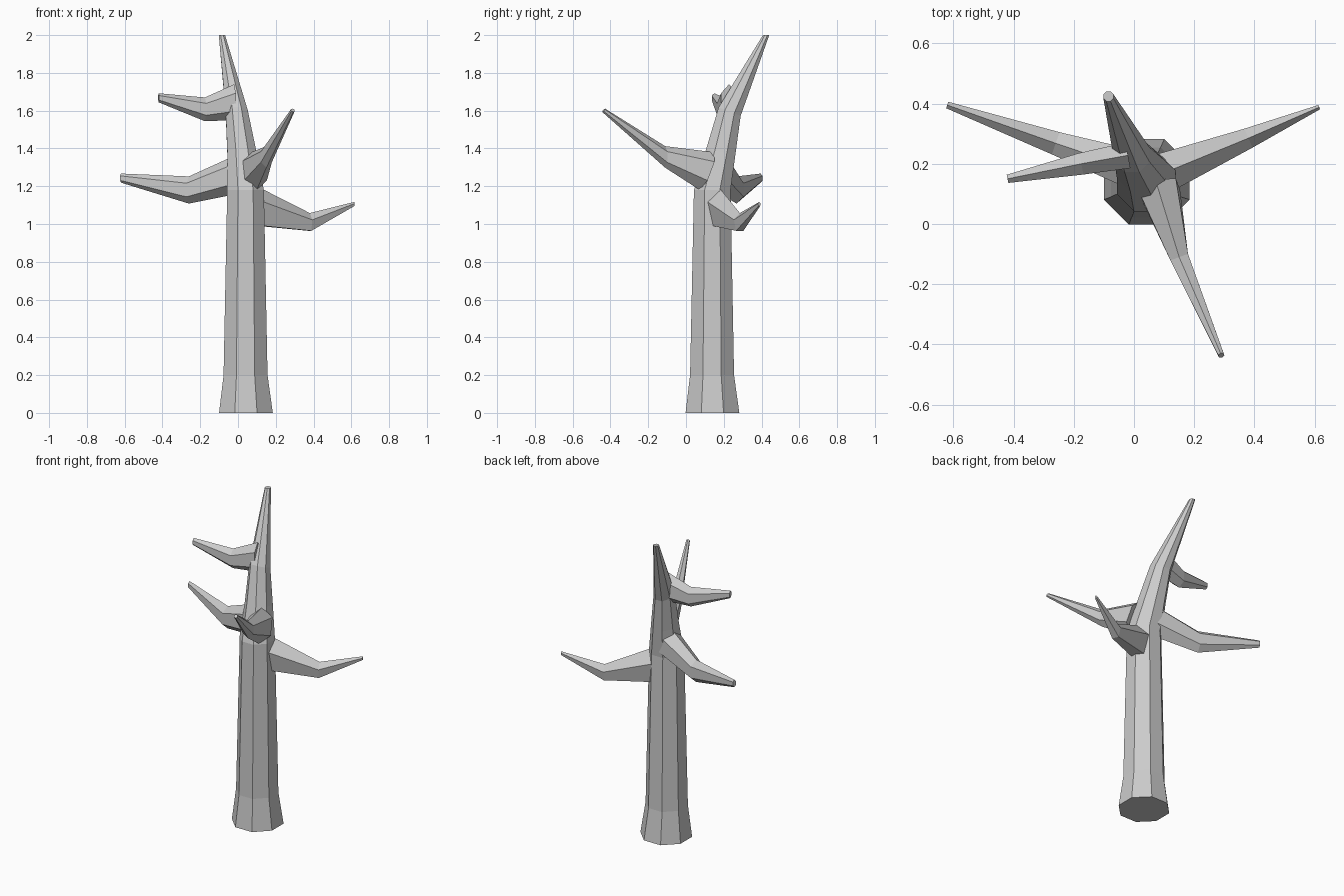
import bpy, bmesh, math
from mathutils import Vector

if "Cube" in bpy.data.objects:
    bpy.data.objects.remove(bpy.data.objects["Cube"])


def loft(name, rings, sides, phase):
    """Skin a faceted tube through rings given as (centre, u axis, v axis)."""
    bm = bmesh.new()
    loops = []
    for c, u, v in rings:
        loop = []
        for i in range(sides):
            a = phase + math.tau * i / sides
            loop.append(bm.verts.new(Vector(c) + Vector(u) * math.cos(a) + Vector(v) * math.sin(a)))
        loops.append(loop)
    for lo, hi in zip(loops, loops[1:]):
        for i in range(sides):
            j = (i + 1) % sides
            bm.faces.new((lo[i], lo[j], hi[j], hi[i]))
    bm.faces.new(loops[0][::-1])
    bm.faces.new(loops[-1])
    bmesh.ops.recalc_face_normals(bm, faces=bm.faces[:])
    mesh = bpy.data.meshes.new(name)
    bm.to_mesh(mesh)
    bm.free()
    obj = bpy.data.objects.new(name, mesh)
    bpy.context.collection.objects.link(obj)
    return obj


def branch(name, stations, sides=6):
    """Stations are (centre, half width, half height, outward lean of the ring top)."""
    d = Vector(stations[-1][0]) - Vector(stations[0][0])
    d.z = 0
    d.normalize()
    side = Vector((-d.y, d.x, 0))
    rings = [(c, side * w, Vector((0, 0, h)) + d * lean) for c, w, h, lean in stations]
    return loft(name, rings, sides, math.pi / 2)


# Trunk with flared foot and bent, tapering top: (x, y, z, radius, tilt)
trunk = [
    (0.042, 0.140, 0.00, 0.154, 0),
    (0.040, 0.138, 0.20, 0.126, 0),
    (0.040, 0.139, 1.18, 0.105, 0),
    (0.020, 0.184, 1.38, 0.083, -0.02),
    (-0.007, 0.231, 1.595, 0.063, -0.025),
    (-0.085, 0.424, 2.00, 0.018, 0),
]
loft("trunk", [((x, y, z), (r, 0, 0), (0, r, t)) for x, y, z, r, t in trunk], 8, math.pi / 8)

# Bare limbs
branch("left_branch", [
    ((0.00, 0.18, 1.265), 0.075, 0.105, 0),
    ((-0.26, 0.268, 1.18), 0.045, 0.072, 0),
    ((-0.62, 0.395, 1.243), 0.013, 0.024, 0)])
branch("front_branch", [
    ((0.085, 0.11, 1.28), 0.075, 0.10, -0.04),
    ((0.15, -0.11, 1.355), 0.036, 0.057, 0.0),
    ((0.29, -0.436, 1.602), 0.011, 0.009, -0.008)])
branch("right_branch", [
    ((0.10, 0.17, 1.085), 0.07, 0.115, 0),
    ((0.38, 0.285, 1.006), 0.036, 0.052, 0),
    ((0.615, 0.388, 1.105), 0.008, 0.012, 0)], 5)
branch("upper_left_branch", [
    ((-0.02, 0.228, 1.645), 0.05, 0.095, 0),
    ((-0.175, 0.20, 1.607), 0.042, 0.063, 0),
    ((-0.42, 0.15, 1.668), 0.016, 0.024, 0)])
